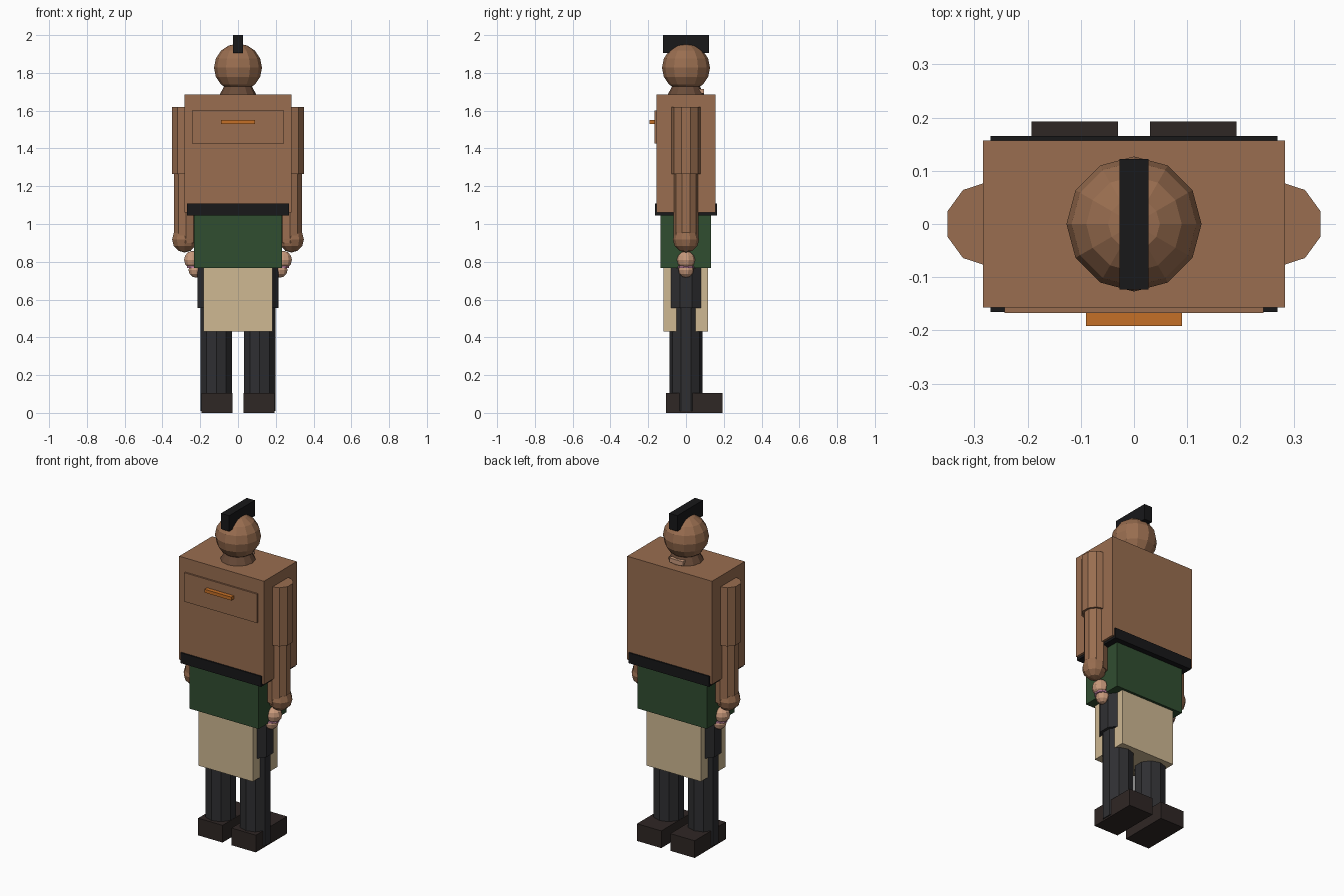
import bpy

if "Cube" in bpy.data.objects:
    bpy.data.objects.remove(bpy.data.objects["Cube"])


def material(name, r, g, b):
    m = bpy.data.materials.new(name)
    m.diffuse_color = (r, g, b, 1)
    m.use_nodes = True
    m.node_tree.nodes["Principled BSDF"].inputs["Base Color"].default_value = m.diffuse_color
    return m


SKIN = material("skin", 0.32, 0.155, 0.08)
DARK_SKIN = material("dark_skin", 0.14, 0.07, 0.04)
PALE = material("pale_skin", 0.58, 0.32, 0.2)
PINK = material("pink", 0.6, 0.25, 0.4)
BLACK = material("black", 0.009, 0.009, 0.01)
GREEN = material("green", 0.03, 0.075, 0.03)
TAN = material("tan", 0.62, 0.48, 0.29)
CHARCOAL = material("charcoal", 0.028, 0.028, 0.031)
LEATHER = material("leather", 0.028, 0.02, 0.018)
ORANGE = material("orange", 0.56, 0.16, 0.02)


def finish(name, mat):
    ob = bpy.context.object
    ob.name = name
    ob.data.materials.append(mat)
    return ob


def box(name, mat, x, y, z):
    """Box from (min, max) ranges."""
    bpy.ops.mesh.primitive_cube_add(size=1, location=[(a + b) / 2 for a, b in (x, y, z)])
    bpy.context.object.scale = [b - a for a, b in (x, y, z)]
    return finish(name, mat)


def tube(name, mat, x, r, z0, z1, r_top=None, sides=10):
    bpy.ops.mesh.primitive_cone_add(vertices=sides, radius1=r, radius2=r if r_top is None else r_top,
                                    depth=z1 - z0, location=(x, 0, (z0 + z1) / 2))
    return finish(name, mat)


def ball(name, mat, x, z, r, segs=10, rings=6):
    bpy.ops.mesh.primitive_uv_sphere_add(segments=segs, ring_count=rings, radius=r, location=(x, 0, z))
    return finish(name, mat)


# Head, crest and neck
ball("head", SKIN, 0, 1.828, 0.127, 12, 8)
box("hair_crest", BLACK, (-0.027, 0.027), (-0.123, 0.122), (1.905, 2.0))
tube("neck", DARK_SKIN, 0, 0.105, 1.67, 1.735, 0.07, 12)
box("nape_patch", PALE, (-0.045, 0.045), (0.07, 0.095), (1.69, 1.715))

# Torso with chest panel
box("torso", SKIN, (-0.284, 0.284), (-0.157, 0.157), (1.06, 1.685))
box("chest_panel", SKIN, (-0.243, 0.243), (-0.167, -0.15), (1.425, 1.60))
box("chest_bar", ORANGE, (-0.09, 0.09), (-0.192, -0.16), (1.53, 1.55))

# Belt and skirts
box("belt", BLACK, (-0.27, 0.27), (-0.165, 0.165), (1.045, 1.108))
box("tunic", GREEN, (-0.232, 0.232), (-0.134, 0.132), (0.768, 1.06))
box("skirt", TAN, (-0.182, 0.182), (-0.118, 0.117), (0.43, 0.78))

# Arms, hands, legs and shoes on both sides
for side, s in (("left", -1), ("right", 1)):
    tube(side + "_upper_arm", SKIN, s * 0.275, 0.079, 1.265, 1.62)
    tube(side + "_forearm", SKIN, s * 0.275, 0.066, 0.9, 1.28)
    ball(side + "_hand", SKIN, s * 0.283, 0.918, 0.069)
    ball(side + "_knuckles", PALE, s * 0.24, 0.81, 0.048)
    tube(side + "_ring", PINK, s * 0.228, 0.044, 0.768, 0.778)
    ball(side + "_fingertip", PALE, s * 0.223, 0.757, 0.041)
    tube(side + "_thigh", CHARCOAL, s * 0.113, 0.107, 0.555, 0.85)
    tube(side + "_shin", CHARCOAL, s * 0.115, 0.088, 0.01, 0.6)
    box(side + "_shoe", LEATHER, sorted((s * 0.03, s * 0.193)), (-0.105, 0.193), (0, 0.104))
